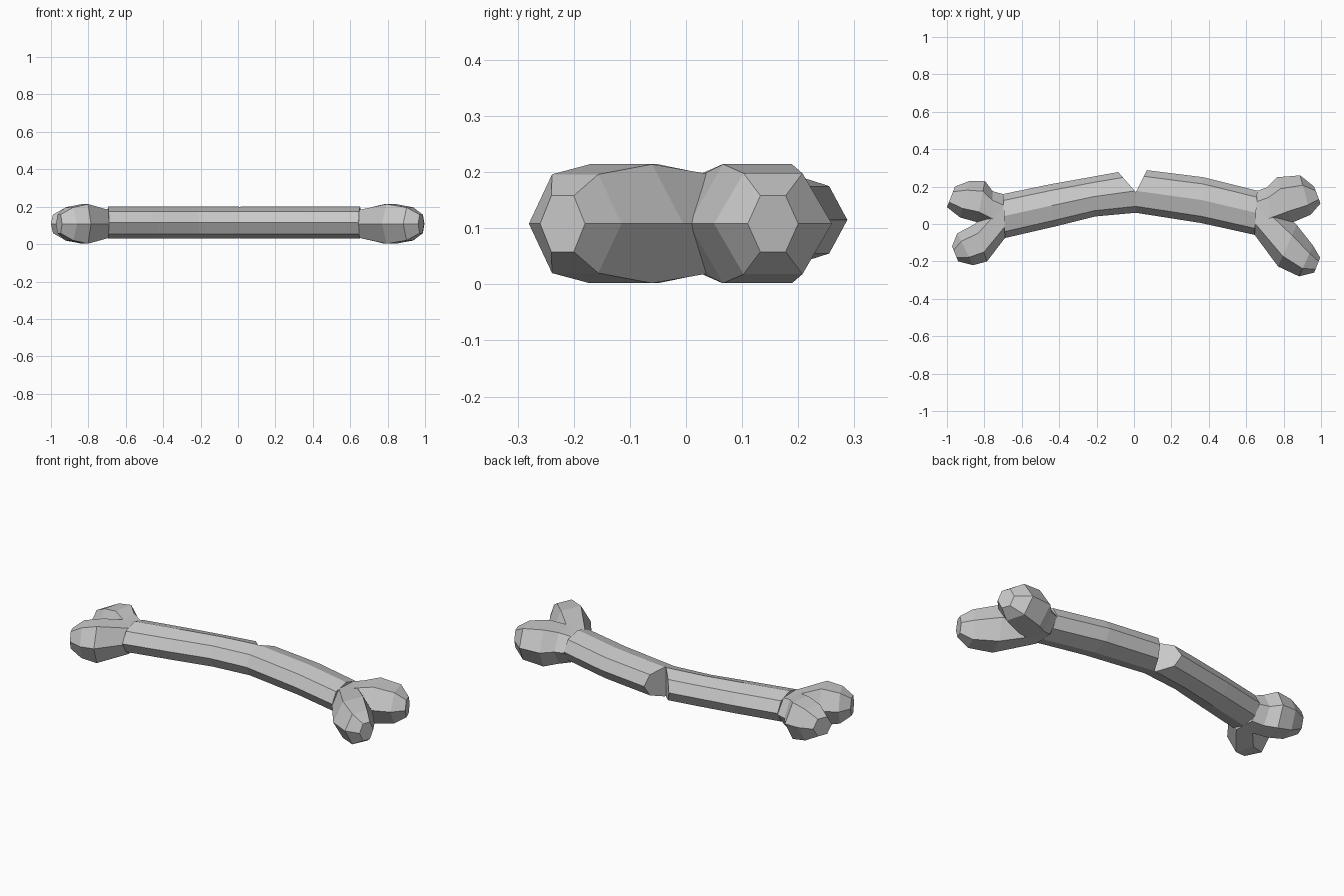
import bpy
import bmesh
from math import cos, sin, tau
from mathutils import Vector

default_cube = bpy.data.objects.get("Cube")
if default_cube:
    bpy.data.objects.remove(default_cube, do_unlink=True)

# One plain material for the whole bone
bone_grey = bpy.data.materials.new("bone_grey")
bone_grey.use_nodes = True
bone_colour = (0.58, 0.58, 0.58, 1.0)
bone_grey.diffuse_color = bone_colour
bone_grey.node_tree.nodes["Principled BSDF"].inputs["Base Color"].default_value = bone_colour


def finish_object(name, bm):
    """Turn a bmesh into a flat shaded object using the bone material."""
    bmesh.ops.recalc_face_normals(bm, faces=bm.faces[:])
    mesh = bpy.data.meshes.new(name)
    bm.to_mesh(mesh)
    bm.free()
    mesh.materials.append(bone_grey)
    obj = bpy.data.objects.new(name, mesh)
    bpy.context.collection.objects.link(obj)
    return obj


def loft(name, sections, sides, mid_height=0.112):
    """Skin upright polygon rings; each section is (side, other side, half height)."""
    bm = bmesh.new()
    rings = []
    for side_a, side_b, half_height in sections:
        a, b = Vector(side_a), Vector(side_b)
        centre, reach = (a + b) / 2, (b - a) / 2
        ring = []
        for i in range(sides):
            angle = tau * i / sides
            spot = centre + reach * cos(angle)
            ring.append(bm.verts.new((spot.x, spot.y, mid_height + half_height * sin(angle))))
        rings.append(ring)
    for ring, following in zip(rings, rings[1:]):
        for i in range(sides):
            j = (i + 1) % sides
            bm.faces.new((ring[i], ring[j], following[j], following[i]))
    bm.faces.new(rings[0])
    bm.faces.new(rings[-1])
    return finish_object(name, bm)


# Curved eight-sided shaft, given by its front and back edges
shaft_edges = [
    ((-0.69, -0.075), (-0.7, 0.16)),
    ((-0.43, -0.015), (-0.45, 0.212)),
    ((-0.21, 0.04), (-0.22, 0.253)),
    ((0.01, 0.06), (0.01, 0.295)),
    ((0.36, 0.005), (0.37, 0.25)),
    ((0.645, -0.058), (0.66, 0.178)),
]
shaft = loft("shaft", [(a, b, 0.085) for a, b in shaft_edges], 8, 0.115)

# V-shaped notch cut into the back of the shaft
bm = bmesh.new()
notch_outline = [(0.01, 0.17), (0.09, 0.33), (-0.13, 0.33)]
base = bm.faces.new([bm.verts.new((x, y, -0.1)) for x, y in notch_outline])
extruded = bmesh.ops.extrude_face_region(bm, geom=[base])["geom"]
top_verts = [v for v in extruded if isinstance(v, bmesh.types.BMVert)]
bmesh.ops.translate(bm, verts=top_verts, vec=(0, 0, 0.5))
cutter = finish_object("notch_cutter", bm)
cutter.hide_render = True

cut = shaft.modifiers.new("notch", "BOOLEAN")
cut.operation = "DIFFERENCE"
cut.solver = "EXACT"
cut.object = cutter
bpy.context.view_layer.objects.active = shaft
bpy.ops.object.modifier_apply(modifier=cut.name)
bpy.data.objects.remove(cutter, do_unlink=True)

# Six-sided knobs: each flares out of a shaft end, then tapers to a small cap
left_end, right_end = shaft_edges[-1], shaft_edges[0]
knobs = {
    "left_front_knob": [
        left_end,
        ((0.77, -0.227), (0.87, -0.005)),
        ((0.883, -0.28), (0.957, -0.115)),
        ((0.963, -0.26), (0.995, -0.18)),
    ],
    "left_back_knob": [
        left_end,
        ((0.74, -0.02), (0.71, 0.195)),
        ((0.84, 0.005), (0.765, 0.25)),
        ((0.945, 0.05), (0.888, 0.26)),
        ((0.997, 0.11), (0.963, 0.2)),
    ],
    "right_front_knob": [
        right_end,
        ((-0.786, -0.2), (-0.85, 0.0)),
        ((-0.86, -0.22), (-0.945, -0.05)),
        ((-0.94, -0.2), (-0.973, -0.12)),
    ],
    "right_back_knob": [
        right_end,
        ((-0.76, -0.02), (-0.755, 0.175)),
        ((-0.84, 0.01), (-0.797, 0.23)),
        ((-0.93, 0.035), (-0.88, 0.23)),
        ((-1.0, 0.09), (-0.957, 0.2)),
    ],
}
# Flat top height of the rings, from the shaft outwards
flat_heights = {4: (0.075, 0.106, 0.088, 0.05), 5: (0.075, 0.09, 0.106, 0.09, 0.05)}
for name, edges in knobs.items():
    heights = flat_heights[len(edges)]
    sections = [(a, b, h / sin(tau / 6)) for (a, b), h in zip(edges, heights)]
    loft(name, sections, 6, 0.108)
